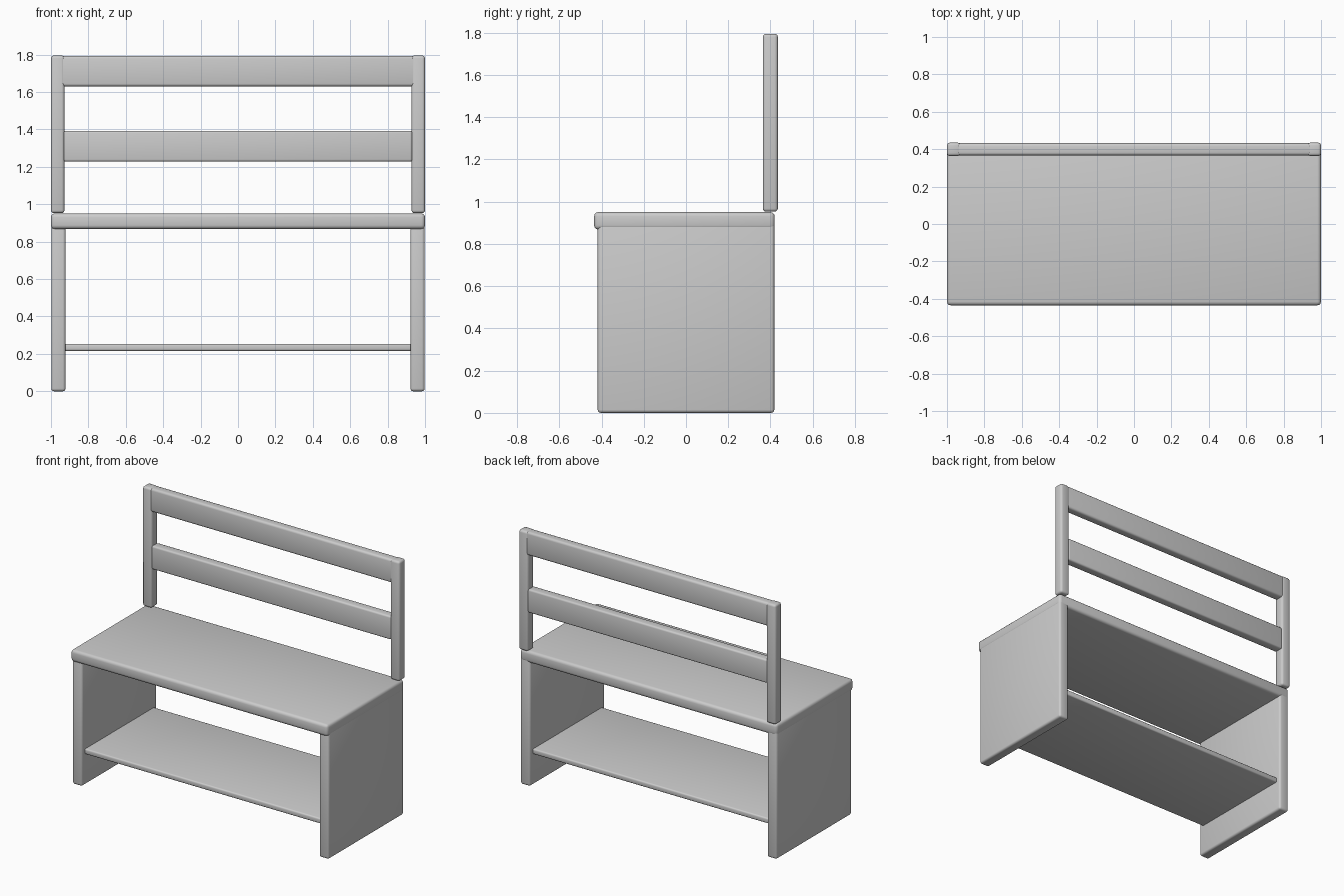
import bpy
import math

if "Cube" in bpy.data.objects:
    bpy.data.objects.remove(bpy.data.objects["Cube"])


def board(name, x, y, z, bevel=0.015):
    """Rounded board from (min, max) ranges on each axis."""
    bpy.ops.mesh.primitive_cube_add(
        size=1, location=[(r[0] + r[1]) / 2 for r in (x, y, z)])
    ob = bpy.context.object
    ob.name = name
    ob.scale = [r[1] - r[0] for r in (x, y, z)]
    bpy.ops.object.transform_apply(location=False, rotation=False, scale=True)
    mod = ob.modifiers.new("rounded_edges", 'BEVEL')
    mod.width = bevel
    mod.segments = 3
    bpy.ops.object.modifier_apply(modifier=mod.name)
    bpy.ops.object.shade_smooth_by_angle(angle=math.radians(35))
    return ob


# Seat with a small front overhang
board("seat", (-1, 1), (-0.435, 0.42), (0.868, 0.951), 0.02)

# Side panels and back posts, one of each per side
for side, s in (("left", -1), ("right", 1)):
    def span(a, b):
        return tuple(sorted((s * a, s * b)))
    board(f"{side}_side_panel", span(0.922, 0.998), (-0.418, 0.418), (0, 0.9))
    board(f"{side}_back_post", span(0.928, 1.0), (0.364, 0.435), (0.953, 1.795))

# Low shelf between the panels
board("shelf", (-0.928, 0.928), (-0.385, 0.385), (0.216, 0.254), 0.01)

# Backrest rails
board("top_rail", (-0.95, 0.95), (0.367, 0.432), (1.63, 1.794))
board("middle_rail", (-0.932, 0.932), (0.367, 0.432), (1.228, 1.393), 0.012)
